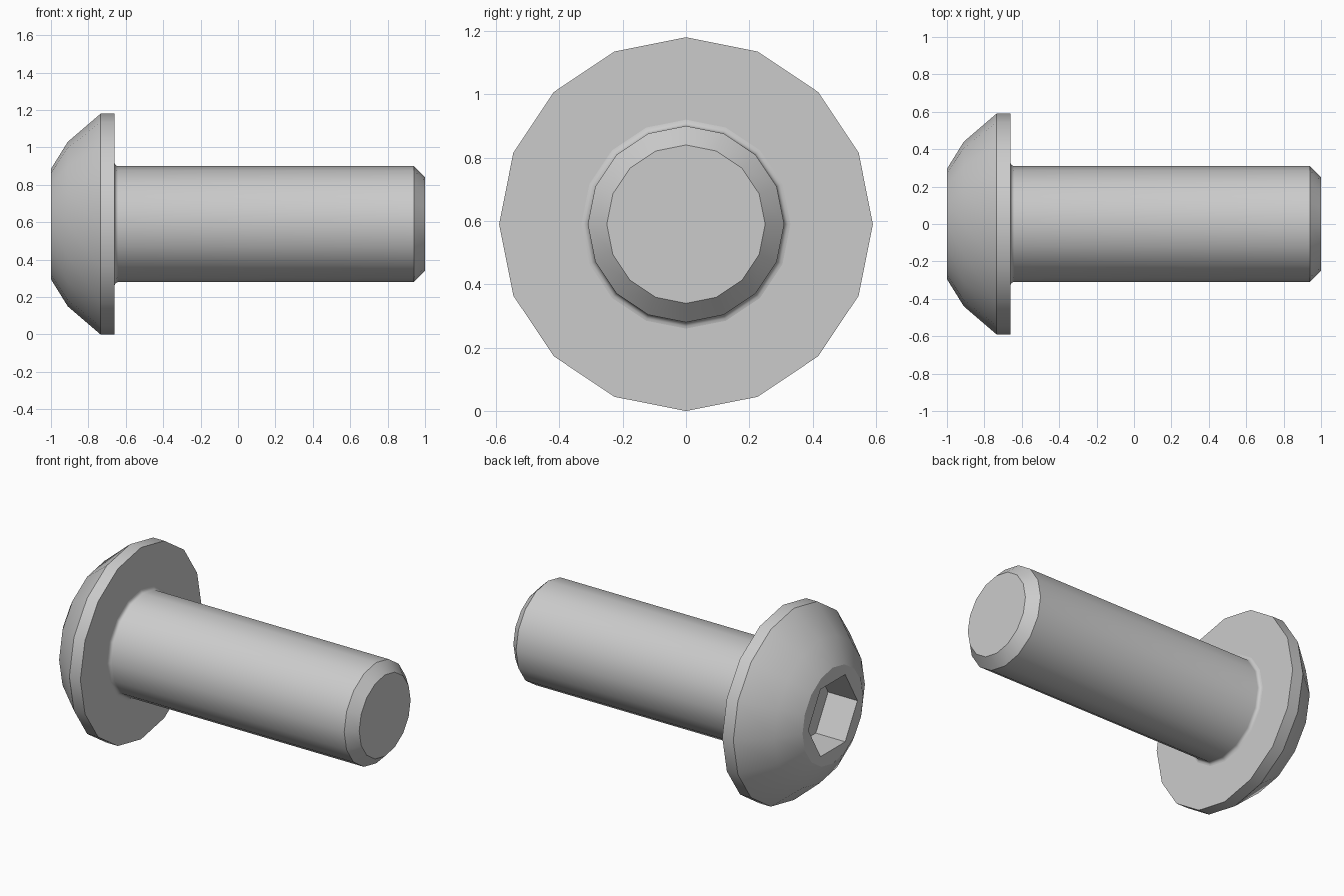
import bpy, bmesh, math

cube = bpy.data.objects.get("Cube")
if cube:
    bpy.data.objects.remove(cube)

SIDES = 16
AXIS_Z = 0.59      # height of the screw axis
HEAD_X = -1.0      # outer face of the head
SEAT_X = -0.66     # underside of the head
FILLET = 0.02
SHANK_R = 0.31

steel = bpy.data.materials.new("grey steel")
steel.use_nodes = True
steel.diffuse_color = (0.6, 0.6, 0.6, 1)
steel.node_tree.nodes["Principled BSDF"].inputs["Base Color"].default_value = (0.6, 0.6, 0.6, 1)


def ring(bm, x, radius, sides):
    """Regular polygon of vertices around the screw axis, one corner on +y."""
    turns = [2 * math.pi * i / sides for i in range(sides)]
    return [bm.verts.new((x, radius * math.cos(t), AXIS_Z + radius * math.sin(t))) for t in turns]


def skin(bm, profile, sides):
    """Join rings along an (x, radius) profile and return them."""
    rings = [ring(bm, x, r, sides) for x, r in profile]
    for a, b in zip(rings, rings[1:]):
        for i in range(sides):
            j = (i + 1) % sides
            bm.faces.new((a[i], a[j], b[j], b[i]))
    return rings


def loop_edges(bm, verts):
    return [bm.edges.get((v, verts[i - 1])) for i, v in enumerate(verts)]


def finish(bm, name):
    bmesh.ops.recalc_face_normals(bm, faces=bm.faces)
    mesh = bpy.data.meshes.new(name)
    bm.to_mesh(mesh)
    bm.free()
    obj = bpy.data.objects.new(name, mesh)
    bpy.context.collection.objects.link(obj)
    mesh.materials.append(steel)
    bpy.ops.object.select_all(action='DESELECT')
    obj.select_set(True)
    bpy.context.view_layer.objects.active = obj
    bpy.ops.object.shade_smooth_by_angle(angle=math.radians(30))
    # keep the faces square to the axis flat
    for face in mesh.polygons:
        if abs(face.normal.x) > 0.99:
            face.use_smooth = False


# Domed head with a hexagonal socket
bm = bmesh.new()
dome = skin(bm, [(HEAD_X, 0.295), (-0.91, 0.44), (-0.735, 0.59), (SEAT_X, 0.59),
                 (SEAT_X, SHANK_R + FILLET)], SIDES)
socket = skin(bm, [(HEAD_X, 0.239), (HEAD_X + 0.2, 0.239)], 6)
bm.faces.new(socket[-1])
bmesh.ops.triangle_fill(bm, use_beauty=True, normal=(-1, 0, 0),
                        edges=loop_edges(bm, dome[0]) + loop_edges(bm, socket[0]))
finish(bm, "button_head")

# Shank with a rounded root and a chamfered tip
bm = bmesh.new()
root = []
for i in range(5):
    t = math.pi / 2 * i / 4
    root.append((SEAT_X + FILLET * (1 - math.cos(t)), SHANK_R + FILLET * (1 - math.sin(t))))
shank = skin(bm, root + [(0.94, SHANK_R), (1.0, 0.25)], SIDES)
bm.faces.new(shank[-1])
finish(bm, "shank")
